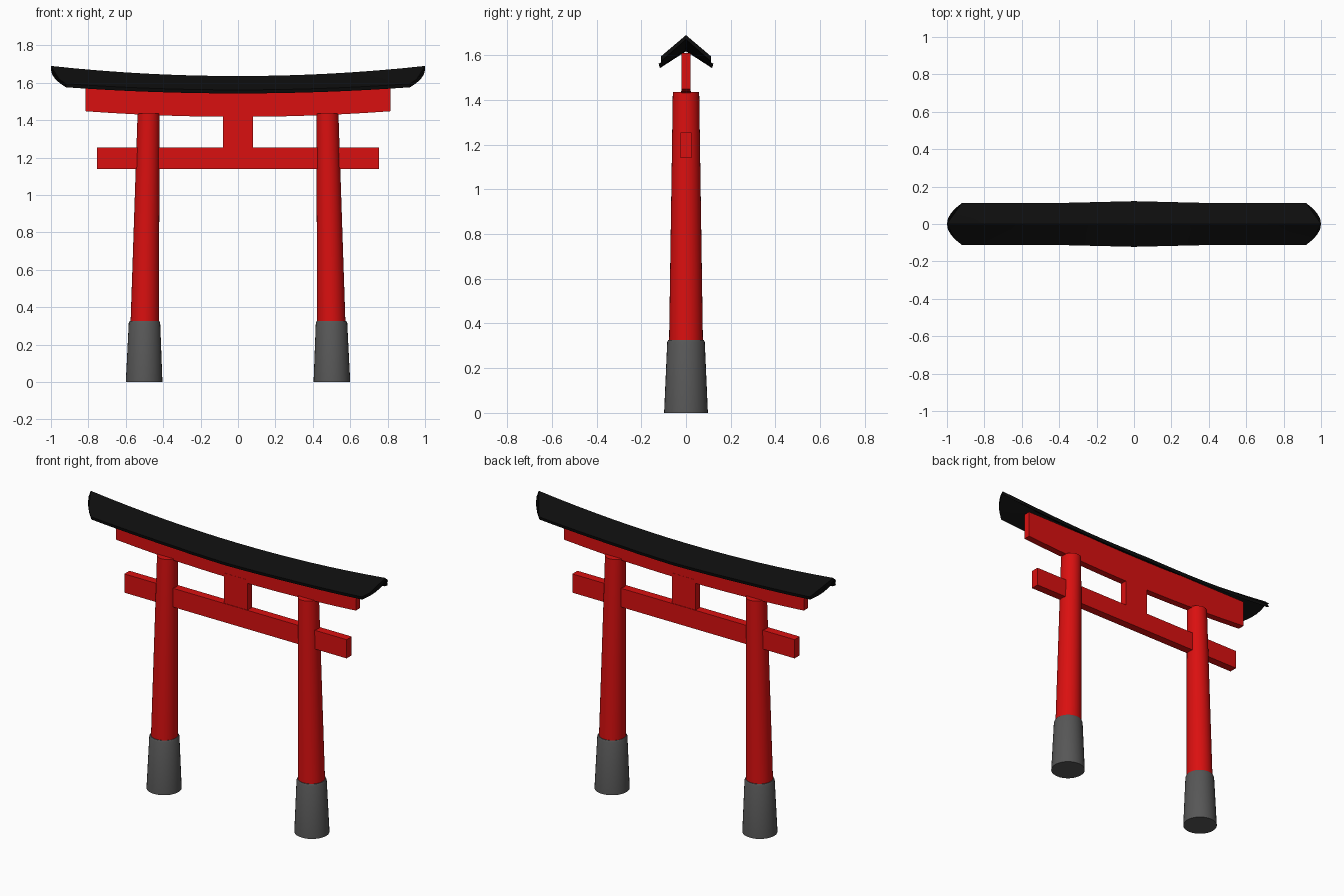
import bpy, bmesh, math

if "Cube" in bpy.data.objects:
    bpy.data.objects.remove(bpy.data.objects["Cube"])


def material(name, rgb):
    m = bpy.data.materials.new(name)
    m.diffuse_color = (*rgb, 1)
    m.use_nodes = True
    m.node_tree.nodes["Principled BSDF"].inputs["Base Color"].default_value = m.diffuse_color
    return m


RED = material("vermilion red", (0.70, 0.005, 0.005))
GREY = material("stone grey", (0.095, 0.095, 0.095))
BLACK = material("roof black", (0.004, 0.004, 0.004))


def finish(name, bm, mat, smooth=None):
    bmesh.ops.recalc_face_normals(bm, faces=bm.faces)
    me = bpy.data.meshes.new(name)
    bm.to_mesh(me)
    bm.free()
    ob = bpy.data.objects.new(name, me)
    bpy.context.collection.objects.link(ob)
    me.materials.append(mat)
    if smooth:
        bpy.ops.object.select_all(action='DESELECT')
        ob.select_set(True)
        bpy.context.view_layer.objects.active = ob
        bpy.ops.object.shade_smooth_by_angle(angle=math.radians(smooth))
    return ob


def loft(name, sections, mat, smooth=None):
    """Join equal-sized closed sections and cap both ends."""
    bm = bmesh.new()
    rings = [[bm.verts.new(p) for p in s] for s in sections]
    n = len(rings[0])
    for a, b in zip(rings, rings[1:]):
        for i in range(n):
            j = (i + 1) % n
            bm.faces.new((a[i], a[j], b[j], b[i]))
    bm.faces.new(rings[0])
    bm.faces.new(rings[-1])
    return finish(name, bm, mat, smooth)


def column(name, rings, mat, sides=32):
    """Round column from (centre x, z, radius) rings."""
    secs = [[(cx + r * math.cos(2 * math.pi * i / sides),
              r * math.sin(2 * math.pi * i / sides), z)
             for i in range(sides)] for cx, z, r in rings]
    return loft(name, secs, mat, 35)


def beam(name, half_x, half_y, bottom, top, mat, steps=1):
    """Beam along x; bottom(x) and top(x) give its heights."""
    secs = []
    for i in range(steps + 1):
        x = half_x * (2 * i / steps - 1)
        secs.append([(x, -half_y, bottom(x)), (x, half_y, bottom(x)),
                     (x, half_y, top(x)), (x, -half_y, top(x))])
    return loft(name, secs, mat)


# Leaning pillars with stone sleeves
for s, side in ((-1, "left"), (1, "right")):
    column(side + "_pillar", [(s * 0.499, 0.30, 0.076), (s * 0.478, 1.435, 0.059)], RED)
    column(side + "_pillar_base", [(s * 0.502, 0, 0.098), (s * 0.500, 0.317, 0.084),
                                   (s * 0.500, 0.327, 0.079)], GREY)

# Tie beam, centre strut and curved upper beam
beam("tie_beam", 0.755, 0.025, lambda x: 1.14, lambda x: 1.255, RED)
beam("centre_strut", 0.08, 0.022, lambda x: 1.24, lambda x: 1.44, RED)
beam("upper_beam", 0.815, 0.021, lambda x: 1.418 + 0.045 * x * x,
     lambda x: 1.61, RED, steps=12)

# Thin gabled roof: ridge and eaves sweep upward, ends curve back to the eaves
SEGS, ACROSS = 16, 8
sections = []
for i in range(SEGS + 1):
    u = 2 * i / SEGS - 1
    width = 0.122 - 0.010 * min(1, abs(u) / 0.45)
    ridge = 1.636 + 0.054 * u * u
    drop = 0.074 + 0.021 * u * u
    outer, inner = [], []
    for k in range(ACROSS + 1):
        v = 2 * k / ACROSS - 1
        x = u * (1 - 0.08 * v * v)
        z = ridge - drop * abs(v)
        outer.append((x, v * width, z))
        inner.append((x, v * width * 0.96, z - 0.019))
    sections.append(outer + inner[::-1])
loft("roof", sections, BLACK, 20)
